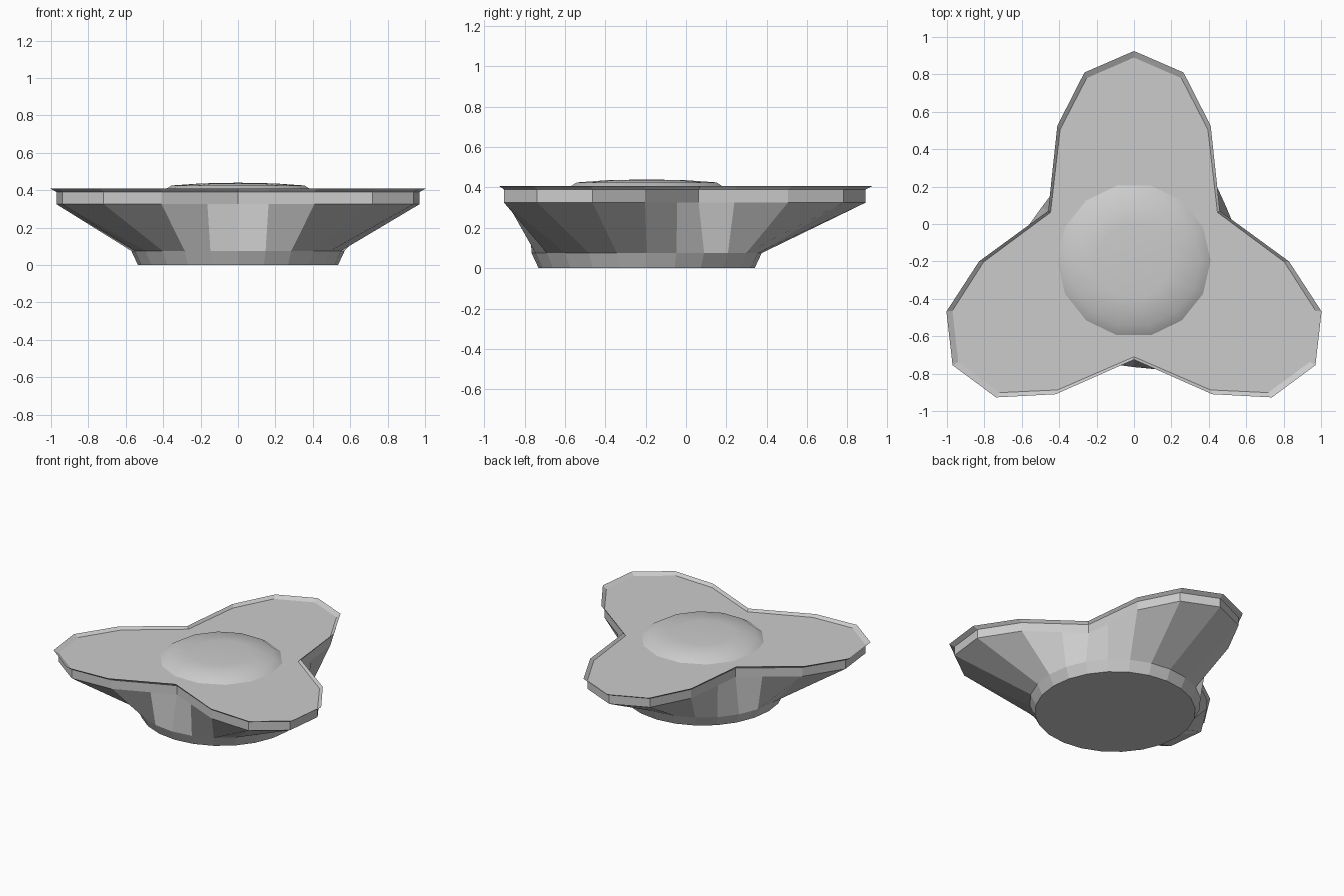
import bpy, bmesh, math
from mathutils import Vector, Matrix

if "Cube" in bpy.data.objects:
    bpy.data.objects.remove(bpy.data.objects["Cube"])

CY = -0.195  # centre of the three-fold shape

grey = bpy.data.materials.new("light_grey")
grey.diffuse_color = (0.6, 0.6, 0.6, 1)
grey.use_nodes = True
grey.node_tree.nodes["Principled BSDF"].inputs["Base Color"].default_value = grey.diffuse_color


def trefoil(half, z):
    """24-point outline from half a lobe: tip, shoulder, side, valley."""
    tip, shoulder, side, valley = [Vector(p) for p in half]
    mid = valley.lerp(side, 0.4)
    right = [valley, mid, side, shoulder, tip]
    lobe = right + [Vector((-p.x, p.y)) for p in (shoulder, side, mid)]
    pts = []
    for k in range(3):
        rot = Matrix.Rotation(math.radians(120 * k), 2)
        pts += [rot @ p for p in lobe]
    return [(p.x, p.y + CY, z) for p in pts]


def circle(r, z, n, start):
    return [(r * math.cos(start + math.tau * i / n),
             CY + r * math.sin(start + math.tau * i / n), z) for i in range(n)]


def loft(name, rings, cap_first=False, cap_last=False, pole=None):
    bm = bmesh.new()
    loops = [[bm.verts.new(p) for p in ring] for ring in rings]
    n = len(loops[0])
    for a, b in zip(loops, loops[1:]):
        for i in range(n):
            j = (i + 1) % n
            bm.faces.new((a[i], a[j], b[j], b[i]))
    if cap_first:
        bm.faces.new(loops[0][::-1])
    if cap_last:
        bm.faces.new(loops[-1])
    if pole:
        v = bm.verts.new(pole)
        for i in range(n):
            bm.faces.new((loops[-1][i], loops[-1][(i + 1) % n], v))
    me = bpy.data.meshes.new(name)
    bm.to_mesh(me)
    bm.free()
    me.materials.append(grey)
    ob = bpy.data.objects.new(name, me)
    bpy.context.collection.objects.link(ob)
    return ob


def valley_at(r):
    return (r * math.cos(math.pi / 6), r * math.sin(math.pi / 6))


inner = [(0, 1.085), (0.253, 0.975), (0.395, 0.70), valley_at(0.515)]
outer = [(0, 1.12), (0.265, 1.005), (0.41, 0.72), valley_at(0.53)]
start = math.pi / 6

# round foot flaring up into the three-lobed band, closed by the deck
loft("body", [circle(0.535, 0, 24, start), circle(0.57, 0.075, 24, start),
              trefoil(inner, 0.325), trefoil(inner, 0.39)], True, True)

# thin flared lip around the deck
loft("lip", [trefoil(inner, 0.39), trefoil(outer, 0.408)])

# low smooth dome in the middle of the deck
dome = loft("dome", [circle(r, z, 14, 0) for r, z in
                     ((0.41, 0.39), (0.355, 0.425), (0.20, 0.436))],
            pole=(0, CY, 0.44))
for poly in dome.data.polygons:
    poly.use_smooth = True
